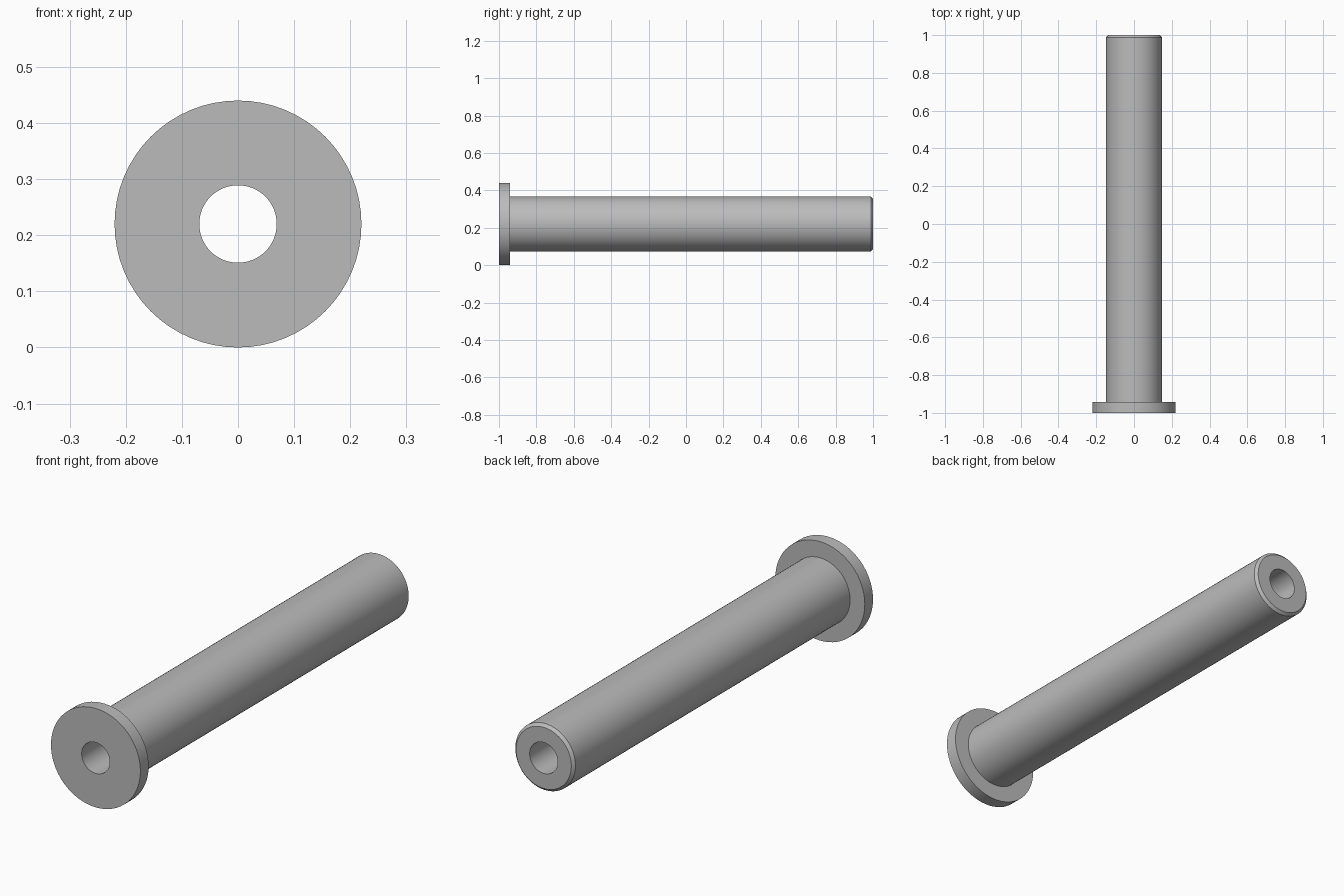
import bpy
import bmesh
import math
from mathutils import Matrix

cube = bpy.data.objects.get("Cube")
if cube:
    bpy.data.objects.remove(cube, do_unlink=True)

SEGMENTS = 64
HEAD_R, SHAFT_R, BORE_R = 0.22, 0.148, 0.069
FRONT, SHOULDER, BACK = -1.0, -0.942, 1.0
CHAMFER = 0.012

# Plain grey metal
metal = bpy.data.materials.new("grey_metal")
metal.use_nodes = True
grey = (0.5, 0.5, 0.5, 1.0)
metal.diffuse_color = grey
metal.node_tree.nodes["Principled BSDF"].inputs["Base Color"].default_value = grey


def lathe(name, profile):
    """Turn a closed (radius, y) outline about the y axis at head height."""
    bm = bmesh.new()
    verts = [bm.verts.new((r, y, 0)) for r, y in profile]
    edges = [bm.edges.new((a, b)) for a, b in zip(verts, verts[1:] + verts[:1])]
    bmesh.ops.spin(bm, geom=verts + edges, cent=(0, 0, 0), axis=(0, 1, 0),
                   angle=math.tau, steps=SEGMENTS, use_merge=True)
    bmesh.ops.remove_doubles(bm, verts=bm.verts, dist=0.0001)
    bmesh.ops.recalc_face_normals(bm, faces=bm.faces)
    bmesh.ops.transform(bm, matrix=Matrix.Translation((0, 0, HEAD_R)), verts=bm.verts)
    mesh = bpy.data.meshes.new(name)
    bm.to_mesh(mesh)
    bm.free()
    mesh.materials.append(metal)
    obj = bpy.data.objects.new(name, mesh)
    bpy.context.collection.objects.link(obj)
    bpy.ops.object.select_all(action="DESELECT")
    obj.select_set(True)
    bpy.context.view_layer.objects.active = obj
    bpy.ops.object.shade_smooth_by_angle(angle=math.radians(30))
    return obj


# Flanged hollow pin: head, shoulder, shaft, chamfered end and through bore
lathe("flanged_pin", [
    (BORE_R, FRONT),
    (HEAD_R, FRONT),
    (HEAD_R, SHOULDER),
    (SHAFT_R, SHOULDER),
    (SHAFT_R, BACK - CHAMFER),
    (SHAFT_R - CHAMFER, BACK),
    (BORE_R, BACK),
])
